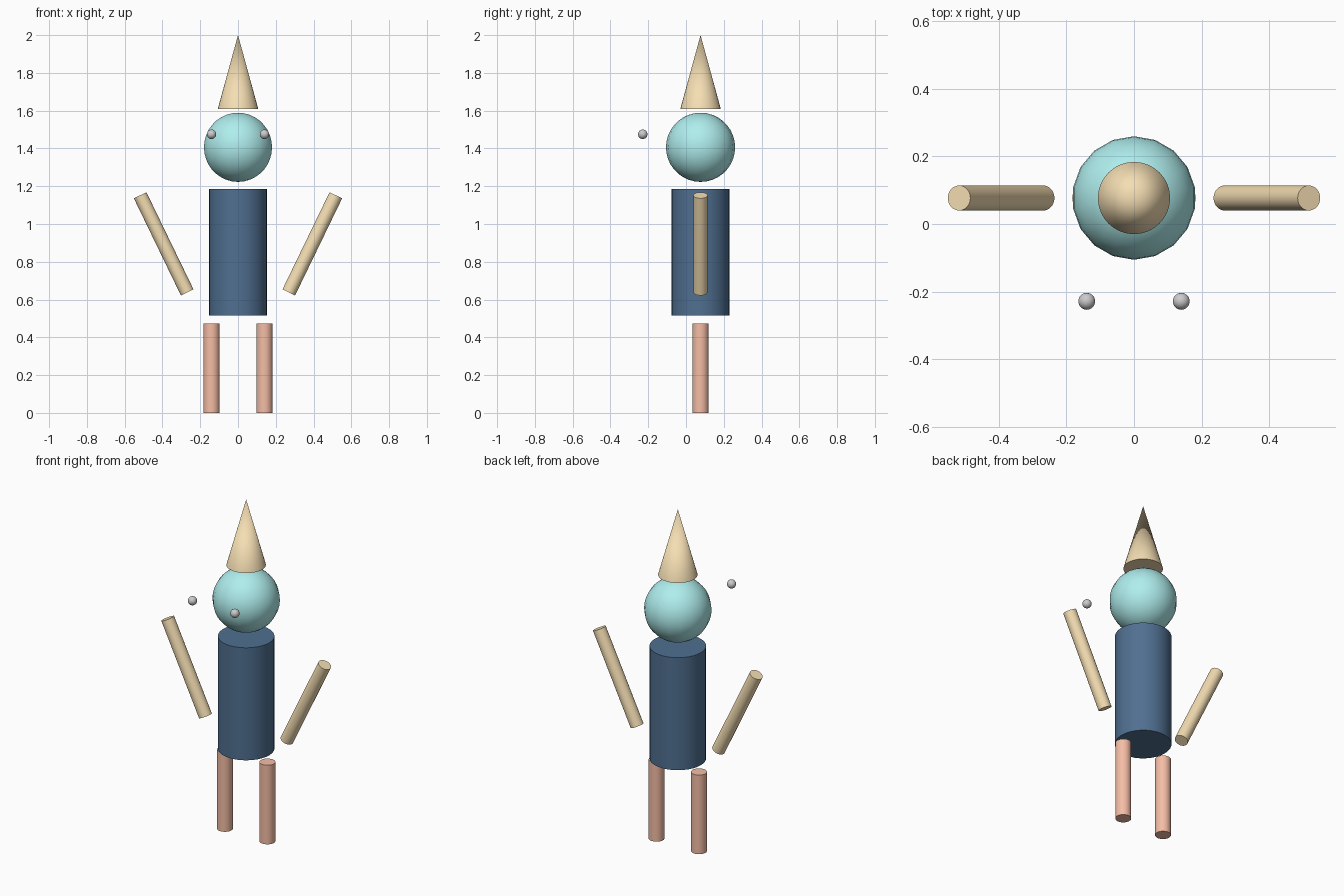
import bpy
from math import radians
from mathutils import Vector

if "Cube" in bpy.data.objects:
    bpy.data.objects.remove(bpy.data.objects["Cube"])

Y = 0.077  # depth of the figure's axis; the eyes float in front of it


def material(name, rgb):
    m = bpy.data.materials.new(name)
    m.diffuse_color = (*rgb, 1)
    m.use_nodes = True
    m.node_tree.nodes["Principled BSDF"].inputs["Base Color"].default_value = m.diffuse_color
    return m


tan = material("tan", (0.91, 0.73, 0.45))
aqua = material("aqua", (0.43, 0.85, 0.85))
navy = material("navy", (0.08, 0.16, 0.28))
salmon = material("salmon", (0.91, 0.51, 0.38))


def finish(name, mat):
    ob = bpy.context.object
    ob.name = name
    if mat:
        ob.data.materials.append(mat)
    bpy.ops.object.shade_smooth_by_angle(angle=radians(35))


def rod(name, start, end, r1, r2, mat, sides=32):
    """Cylinder or cone running from start to end."""
    a, b = Vector(start), Vector(end)
    bpy.ops.mesh.primitive_cone_add(
        vertices=sides, radius1=r1, radius2=r2, depth=(b - a).length,
        location=(a + b) / 2,
        rotation=(b - a).to_track_quat('Z', 'Y').to_euler())
    finish(name, mat)


def ball(name, centre, r, mat, segments=18, rings=18):
    bpy.ops.mesh.primitive_uv_sphere_add(
        segments=segments, ring_count=rings, radius=r, location=centre)
    finish(name, mat)


# Hat, head and torso on the central axis
rod("hat", (0, Y, 1.61), (0, Y, 2.0), 0.107, 0, tan)
ball("head", (0, Y, 1.406), 0.183, aqua)
rod("torso", (0, Y, 0.515), (0, Y, 1.186), 0.153, 0.153, navy)

# Mirrored eyes, raised arms and legs
for side, s in (("left", 1), ("right", -1)):
    ball(side + "_eye", (s * 0.14, -0.229, 1.475), 0.025, None)
    rod(side + "_arm", (s * 0.269, Y, 0.638), (s * 0.518, Y, 1.152),
        0.037, 0.037, tan)
    rod(side + "_leg", (s * 0.14, Y, 0), (s * 0.14, Y, 0.472),
        0.043, 0.043, salmon)
